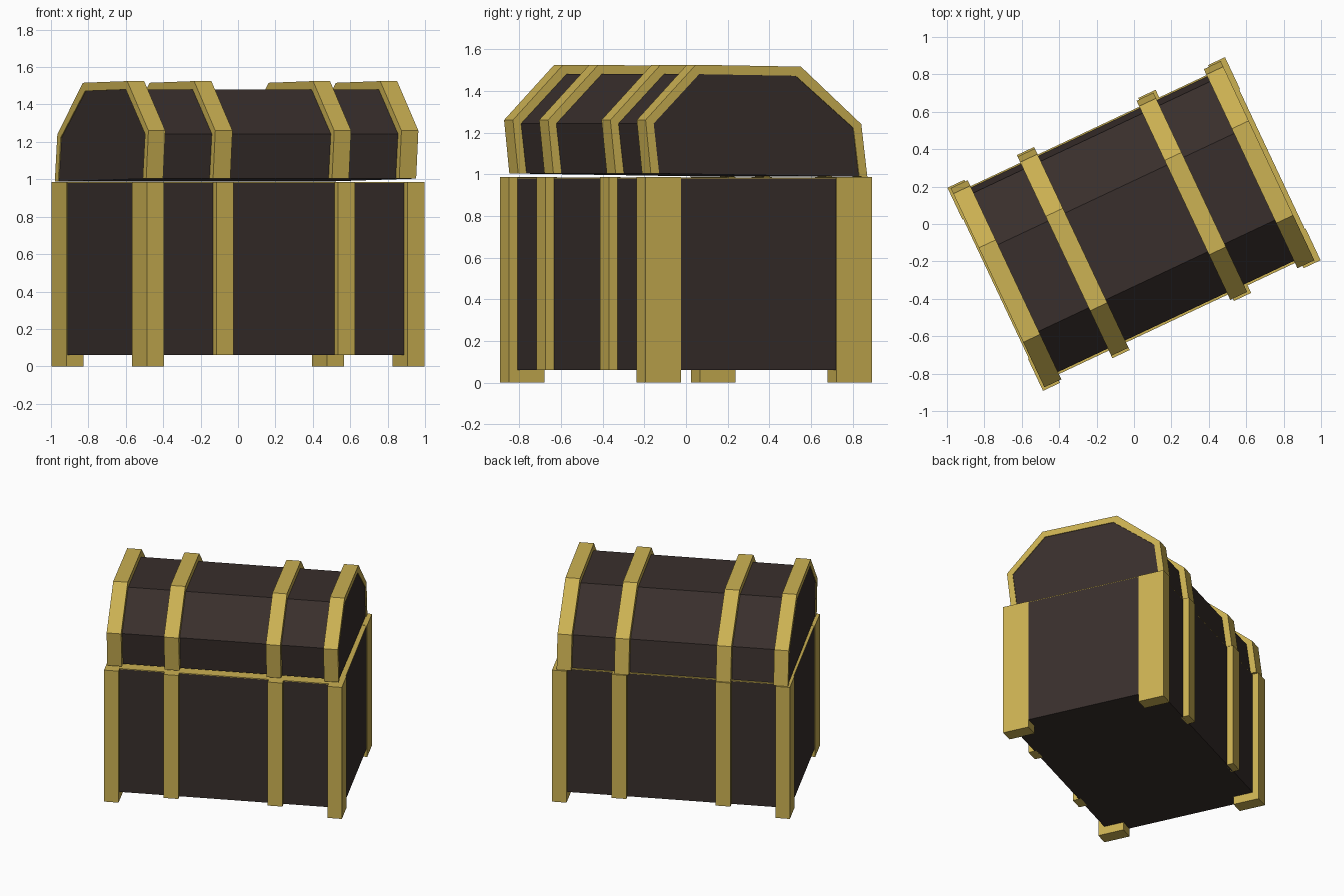
import bpy, bmesh, math
from mathutils import Matrix

if "Cube" in bpy.data.objects:
    bpy.data.objects.remove(bpy.data.objects["Cube"])

TURN = Matrix.Rotation(math.radians(25.2), 4, 'Z')   # the chest stands turned


def material(name, rgb):
    m = bpy.data.materials.new(name)
    m.diffuse_color = (*rgb, 1)
    m.use_nodes = True
    m.node_tree.nodes["Principled BSDF"].inputs["Base Color"].default_value = m.diffuse_color
    return m


GOLD = material("gold", (0.60, 0.44, 0.085))
DARK = material("dark_wood", (0.04, 0.028, 0.025))


def extrude(name, profile, x0, x1, mat):
    """Extrude a (y, z) profile along the chest from x0 to x1."""
    bm = bmesh.new()
    face = bm.faces.new([bm.verts.new((x0, y, z)) for y, z in profile])
    res = bmesh.ops.extrude_face_region(bm, geom=[face], use_keep_orig=True)
    verts = [v for v in res["geom"] if isinstance(v, bmesh.types.BMVert)]
    bmesh.ops.translate(bm, verts=verts, vec=(x1 - x0, 0, 0))
    bmesh.ops.recalc_face_normals(bm, faces=bm.faces)
    bm.transform(TURN)
    me = bpy.data.meshes.new(name)
    bm.to_mesh(me)
    bm.free()
    me.materials.append(mat)
    ob = bpy.data.objects.new(name, me)
    bpy.context.collection.objects.link(ob)
    return ob


def box(name, x, y, z, mat):
    return extrude(name, [(y[0], z[0]), (y[1], z[0]), (y[1], z[1]), (y[0], z[1])],
                   x[0], x[1], mat)


# Body and its gold rim
box("body", (-0.815, 0.815), (-0.555, 0.555), (0.06, 0.98), DARK)
box("body_rim", (-0.815, 0.815), (-0.555, 0.555), (0.98, 0.985), GOLD)

# Corner posts reach the ground, straps stop at the body's bottom
for sx, xn in ((-1, "left"), (1, "right")):
    for sy, yn in ((-1, "front"), (1, "back")):
        post_x = sorted((sx * 0.72, sx * 0.82))
        box(f"{yn}_{xn}_post", post_x, sorted((sy * 0.412, sy * 0.60)), (0, 0.986), GOLD)
        strap_x = sorted((sx * 0.308, sx * 0.41))
        box(f"{yn}_{xn}_strap", strap_x, sorted((sy * 0.54, sy * 0.60)), (0.06, 0.986), GOLD)

# Lid, slightly ajar at the front
outer = [(-0.558, 1.003), (-0.586, 1.26), (-0.32, 1.525),
         (0.238, 1.516), (0.558, 1.24), (0.59, 0.987)]
inner = [(-0.514, 1.003), (-0.543, 1.243), (-0.302, 1.48),
         (0.21, 1.472), (0.516, 1.222), (0.547, 0.988)]
extrude("lid", inner, -0.80, 0.785, DARK)

# Hoops over the lid
for i, (a, b) in enumerate([(-0.805, -0.705), (-0.41, -0.308), (0.293, 0.393), (0.69, 0.79)]):
    extrude(f"lid_hoop_{i + 1}", outer + inner[::-1], a, b, GOLD)
